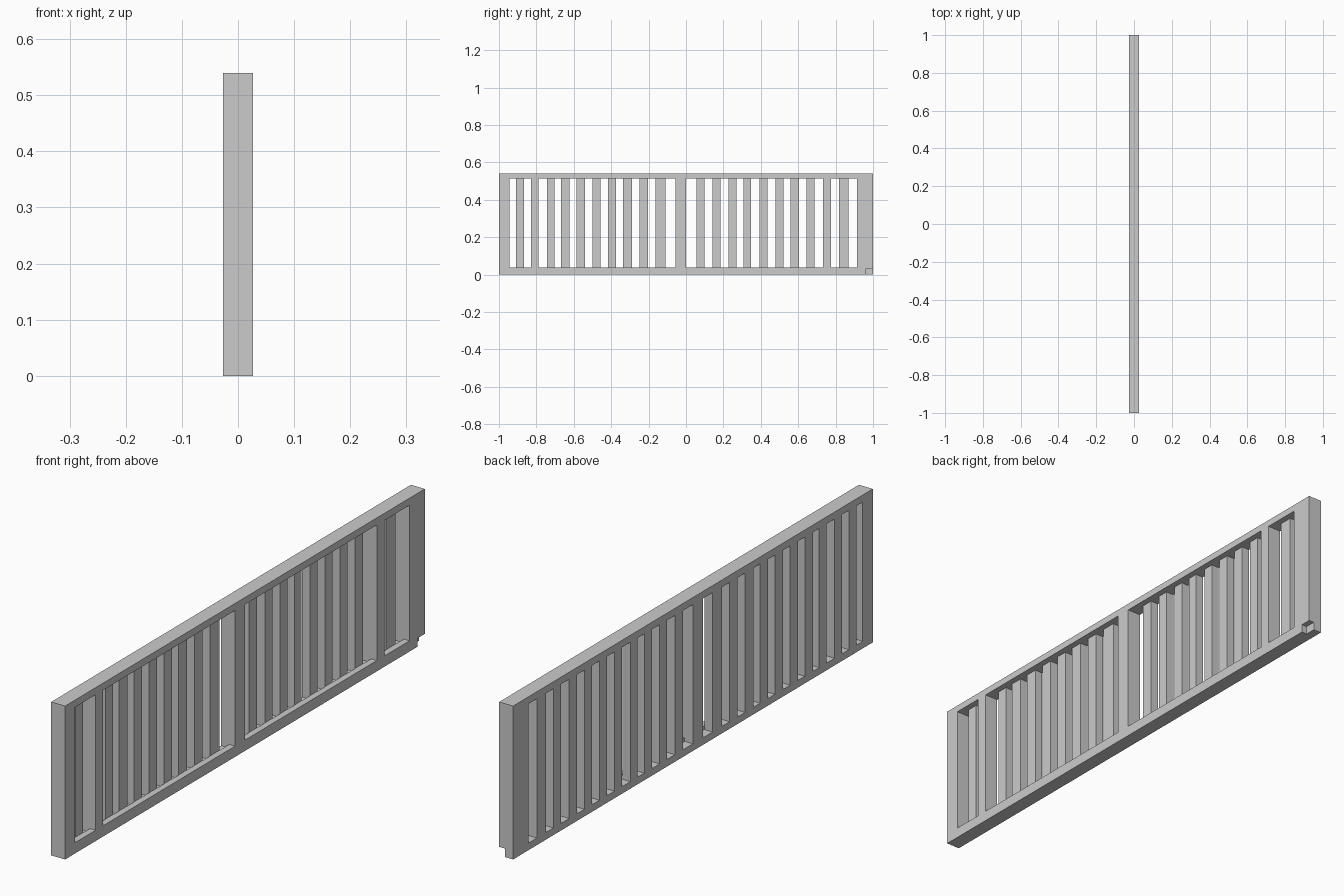
import bpy, bmesh
from mathutils import Matrix, Vector

if "Cube" in bpy.data.objects:
    bpy.data.objects.remove(bpy.data.objects["Cube"])

HX = 0.027        # half thickness
STEP = 0.005      # plane between slatted back and open front frame
TOP = 0.515       # top of all openings


def boxes(name, spans):
    """One mesh made of separate boxes, each given as (x, y, z) ranges."""
    bm = bmesh.new()
    for rng in spans:
        size = [b - a for a, b in rng]
        mid = Vector([(a + b) / 2 for a, b in rng])
        bmesh.ops.create_cube(bm, size=1, matrix=Matrix.Translation(mid) @ Matrix.Diagonal((*size, 1)))
    mesh = bpy.data.meshes.new(name)
    bm.to_mesh(mesh)
    bm.free()
    obj = bpy.data.objects.new(name, mesh)
    bpy.context.collection.objects.link(obj)
    return obj


def cut(target, cutter):
    mod = target.modifiers.new(cutter.name, 'BOOLEAN')
    mod.operation = 'DIFFERENCE'
    mod.solver = 'EXACT'
    mod.object = cutter
    cutter.hide_render = True
    cutter.hide_set(True)


# Solid panel
panel = boxes("slatted_panel", [((-HX, HX), (-1, 1), (0, 0.54))])

# Narrow slots between the slats on the back layer
slats = [(-0.91, -0.867), (-0.83, -0.788), (-0.743, -0.702), (-0.668, -0.622),
         (-0.585, -0.54), (-0.5, -0.456), (-0.417, -0.374), (-0.336, -0.29),
         (-0.248, -0.204), (-0.162, -0.109), (-0.055, 0.0), (0.056, 0.1),
         (0.143, 0.185), (0.228, 0.27), (0.308, 0.348), (0.394, 0.436),
         (0.478, 0.52), (0.56, 0.603), (0.645, 0.688), (0.733, 0.775),
         (0.817, 0.868)]
starts = [-0.944] + [b for a, b in slats]
ends = [a for a, b in slats] + [0.915]
cut(panel, boxes("slot_cutter", [((-0.1, STEP), (a, b), (0.025, TOP))
                                 for a, b in zip(starts, ends)]))

# Four wide openings of the front frame
openings = [(-0.944, -0.83), (-0.788, -0.055), (0.0, 0.733), (0.775, 0.915)]
cut(panel, boxes("opening_cutter", [((STEP - 0.0005, 0.1), y, (0.038, TOP)) for y in openings]))

# Small notch in one bottom corner
cut(panel, boxes("notch_cutter", [((STEP, 0.1), (0.96, 1.1), (-0.1, 0.03))]))
